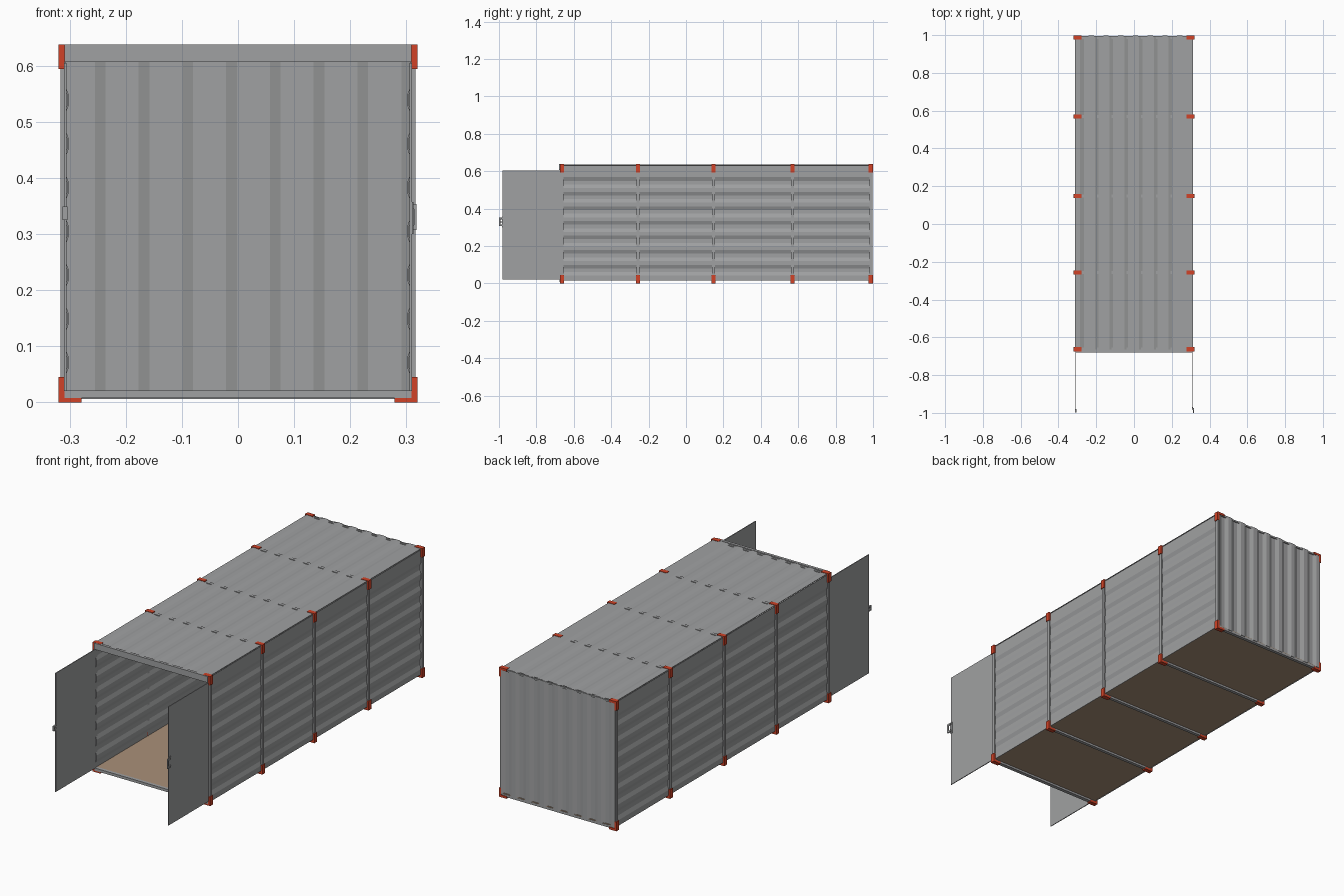
import bpy
import bmesh
from mathutils import Vector

if "Cube" in bpy.data.objects:
    bpy.data.objects.remove(bpy.data.objects["Cube"])


def material(name, rgb):
    m = bpy.data.materials.new(name)
    m.diffuse_color = (*rgb, 1)
    m.use_nodes = True
    m.node_tree.nodes["Principled BSDF"].inputs["Base Color"].default_value = m.diffuse_color
    return m


GREY = material("grey steel", (0.35, 0.355, 0.36))
RED = material("red casting", (0.64, 0.055, 0.02))
WOOD = material("wood floor", (0.40, 0.28, 0.19))


def finish(name, bm, mat):
    bmesh.ops.recalc_face_normals(bm, faces=bm.faces)
    me = bpy.data.meshes.new(name)
    bm.to_mesh(me)
    bm.free()
    me.materials.append(mat)
    ob = bpy.data.objects.new(name, me)
    bpy.context.collection.objects.link(ob)
    return ob


def boxes(name, ranges, mat):
    """One object made of boxes given as (x0, x1, y0, y1, z0, z1)."""
    bm = bmesh.new()
    for x0, x1, y0, y1, z0, z1 in ranges:
        vs = bmesh.ops.create_cube(bm, size=1)["verts"]
        for v in vs:
            v.co = Vector((x0 + (v.co.x + 0.5) * (x1 - x0),
                           y0 + (v.co.y + 0.5) * (y1 - y0),
                           z0 + (v.co.z + 0.5) * (z1 - z0)))
    return finish(name, bm, mat)


def sheet(name, start, end, first, count, length, place):
    """Trapezoid-ribbed steel sheet; place(u, depth, t) maps it into space."""
    pitch, slope, depth, thick = 0.078, 0.019, 0.007, 0.003
    profile = [(start, 0)]
    for i in range(count):
        u = first + i * pitch
        profile += [(u, 0), (u + slope, depth),
                    (u + pitch / 2, depth), (u + pitch / 2 + slope, 0)]
    profile.append((end, 0))
    outline = profile + [(u, d + thick) for u, d in reversed(profile)]
    bm = bmesh.new()
    rings = [[bm.verts.new(place(u, d, t)) for u, d in outline] for t in length]
    n = len(outline)
    for i in range(n):
        j = (i + 1) % n
        bm.faces.new((rings[0][i], rings[0][j], rings[1][j], rings[1][i]))
    # end caps as strips between the two skins
    for r in rings:
        for i in range(len(profile) - 1):
            bm.faces.new((r[i], r[i + 1], r[n - 2 - i], r[n - 1 - i]))
    return finish(name, bm, GREY)


FRONT, BACK = -0.67, 0.995
FRAMES = (-0.663, -0.257, 0.148, 0.57, 0.988)

# ribbed skin: side walls, roof and back wall
for side, s in (("left", -1), ("right", 1)):
    sheet(side + "_wall", 0.015, 0.63, 0.042, 7, (FRONT, BACK),
          lambda u, d, t: (s * (0.312 - d), t, u))
sheet("roof", -0.312, 0.312, -0.285, 7, (FRONT, BACK),
      lambda u, d, t: (u, t, 0.636 - d))
sheet("back_wall", -0.312, 0.312, -0.294, 8, (0.015, 0.634),
      lambda u, d, t: (u, 0.998 - d, t))

# floor
boxes("floor", [(-0.308, 0.308, FRONT, BACK, 0.016, 0.021)], WOOD)

# ring frames with posts, floor beams and roof ribs
for n, y in enumerate(FRAMES, 1):
    a, b = y - 0.008, y + 0.008
    parts = [(-0.312, 0.312, a, b, 0.006, 0.018),
             (-0.312, 0.312, a, b, 0.624, 0.632)]
    for s in (-1, 1):
        x0, x1 = sorted((s * 0.307, s * 0.316))
        parts.append((x0, x1, a, b, 0.02, 0.62))
    boxes(f"frame_{n}", parts, GREY)

    # L-shaped corner castings, top and bottom, both sides
    a, b = y - 0.011, y + 0.011
    parts = []
    for s in (-1, 1):
        x0, x1 = sorted((s * 0.309, s * 0.32))
        parts += [(x0, x1, a, b, 0, 0.045), (x0, x1, a, b, 0.594, 0.638)]
        x0, x1 = sorted((s * 0.279, s * 0.31))
        parts += [(x0, x1, a, b, 0, 0.011), (x0, x1, a, b, 0.627, 0.638)]
    boxes(f"corner_castings_{n}", parts, RED)

# door opening
boxes("lintel", [(-0.309, 0.309, -0.679, -0.665, 0.607, 0.6375)], GREY)
boxes("sill", [(-0.309, 0.309, -0.676, -0.66, 0.008, 0.021)], GREY)

# open doors
for side, s in (("left", -1), ("right", 1)):
    x0, x1 = sorted((s * 0.306, s * 0.310))
    boxes(side + "_door", [(x0, x1, -0.982, -0.672, 0.02, 0.605)], GREY)

# door latches
boxes("right_latch", [(0.310, 0.313, -0.985, -0.970, 0.30, 0.357),
                      (0.312, 0.318, -1.0, -0.975, 0.307, 0.316),
                      (0.312, 0.318, -1.0, -0.975, 0.345, 0.354),
                      (0.314, 0.318, -1.0, -0.991, 0.307, 0.354)], GREY)
boxes("left_latch", [(-0.313, -0.304, -0.998, -0.98, 0.325, 0.332),
                     (-0.313, -0.304, -0.998, -0.98, 0.342, 0.349),
                     (-0.313, -0.304, -0.998, -0.992, 0.325, 0.349)], GREY)
